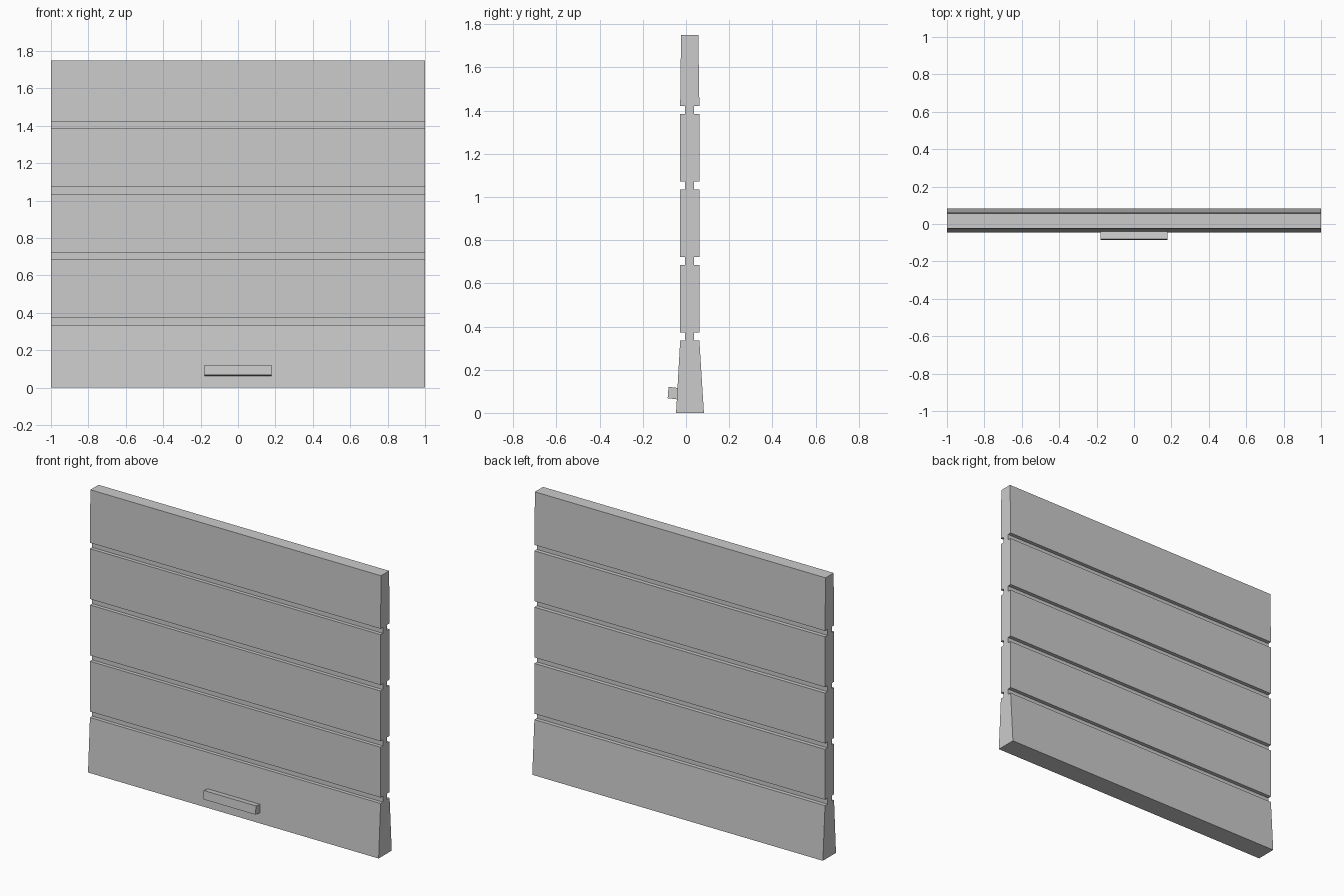
import bpy, bmesh

if "Cube" in bpy.data.objects:
    bpy.data.objects.remove(bpy.data.objects["Cube"])


def prism(name, profile, half_width):
    """Extrude a closed (y, z) outline along x, centred on x = 0."""
    bm = bmesh.new()
    face = bm.faces.new([bm.verts.new((-half_width, y, z)) for y, z in profile])
    ext = bmesh.ops.extrude_face_region(bm, geom=[face], use_keep_orig=True)
    moved = [v for v in ext["geom"] if isinstance(v, bmesh.types.BMVert)]
    bmesh.ops.translate(bm, verts=moved, vec=(2 * half_width, 0, 0))
    bmesh.ops.recalc_face_normals(bm, faces=bm.faces[:])
    mesh = bpy.data.meshes.new(name)
    bm.to_mesh(mesh)
    bm.free()
    obj = bpy.data.objects.new(name, mesh)
    bpy.context.collection.objects.link(obj)
    return obj


# Door leaf: flared bottom board, then four boards separated by grooves
front, back = [(-0.046, 0.0)], [(0.083, 0.0)]
for i in range(4):
    low = 0.335 + 0.35 * i
    high = low + 0.037
    front += [(-0.027, low), (-0.005, low), (-0.005, high), (-0.027, high)]
    back += [(0.062, low), (0.038, low), (0.038, high), (0.062, high)]
front.append((-0.023, 1.75))
back.append((0.057, 1.75))
prism("door_panel", front + back[::-1], 1.0)

# Pull handle, tilted with the flared bottom board
prism("handle", [(-0.036, 0.115), (-0.081, 0.121), (-0.085, 0.068), (-0.036, 0.062)], 0.18)
